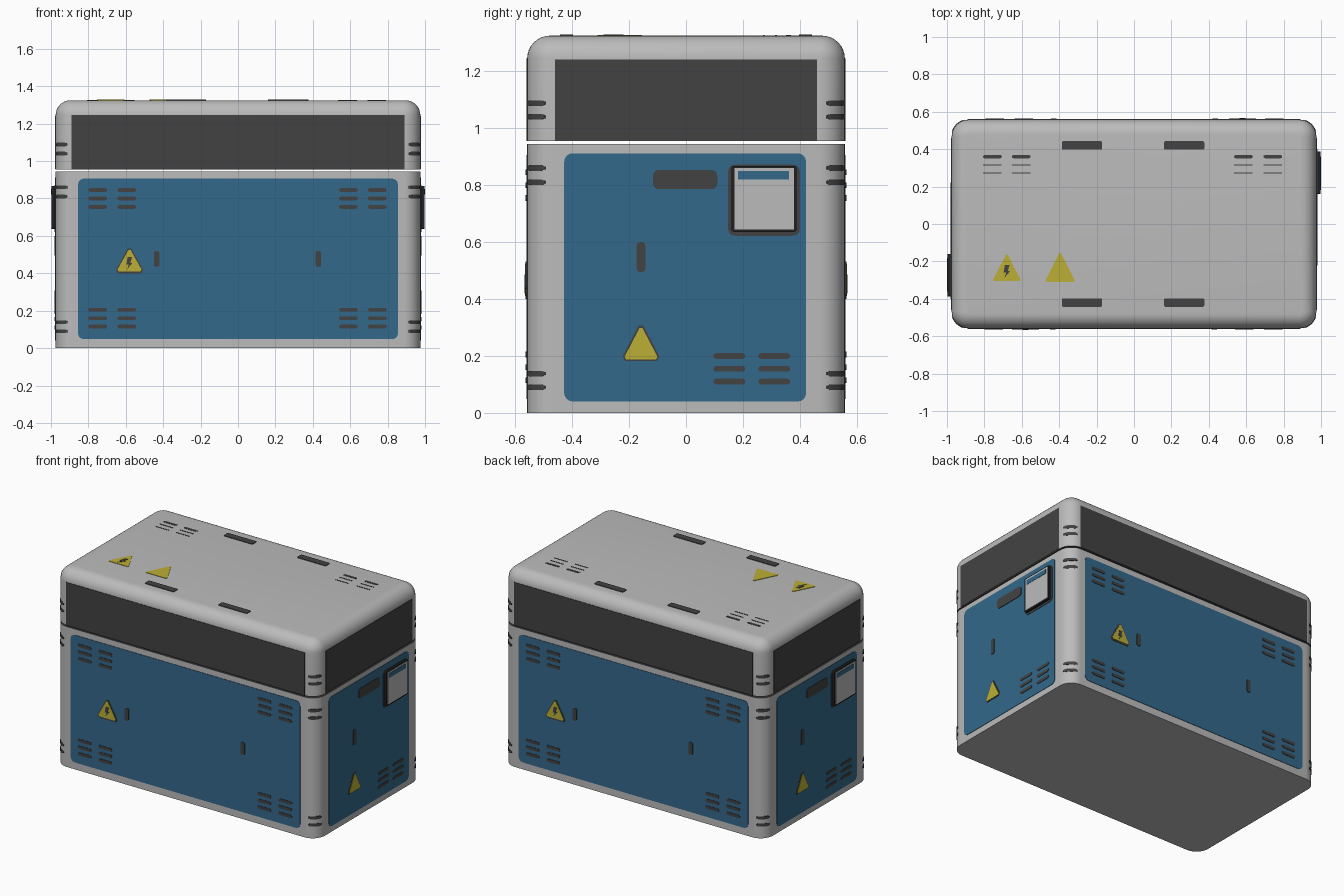
import bpy, bmesh, math
from mathutils import Vector, Matrix

if "Cube" in bpy.data.objects:
    bpy.data.objects.remove(bpy.data.objects["Cube"])

HX, HY, TOP, R = 0.975, 0.558, 1.325, 0.09


def material(name, rgb):
    m = bpy.data.materials.new(name)
    m.diffuse_color = (*rgb, 1)
    m.use_nodes = True
    m.node_tree.nodes["Principled BSDF"].inputs["Base Color"].default_value = m.diffuse_color
    return m


GREY = material("light_grey", (0.50, 0.50, 0.50))
BLUE = material("panel_blue", (0.033, 0.14, 0.26))
DARK = material("dark_grey", (0.055, 0.055, 0.055))
BLACK = material("black_trim", (0.015, 0.015, 0.015))
YELLOW = material("warning_yellow", (0.50, 0.43, 0.035))


def finish(name, bm, mats):
    me = bpy.data.meshes.new(name)
    bm.to_mesh(me)
    bm.free()
    for m in mats:
        me.materials.append(m)
    ob = bpy.data.objects.new(name, me)
    bpy.context.collection.objects.link(ob)
    return ob


# ---- 2D outlines -------------------------------------------------------
def rrect(cx, cy, w, h, r=0.0, seg=4):
    if r <= 0:
        return [(cx + sx * w / 2, cy + sy * h / 2)
                for sx, sy in ((1, 1), (-1, 1), (-1, -1), (1, -1))]
    pts = []
    for k, (sx, sy) in enumerate(((1, 1), (-1, 1), (-1, -1), (1, -1))):
        for i in range(seg + 1):
            a = math.pi / 2 * (k + i / seg)
            pts.append((cx + sx * (w / 2 - r) + r * math.cos(a),
                        cy + sy * (h / 2 - r) + r * math.sin(a)))
    return pts


def span(x0, x1, y0, y1, r=0.0):
    return rrect((x0 + x1) / 2, (y0 + y1) / 2, x1 - x0, y1 - y0, r)


def triangle(cx, y0, w, h, c=0.12):
    # triangle with small cut corners
    p = [Vector((cx - w / 2, y0)), Vector((cx + w / 2, y0)), Vector((cx, y0 + h))]
    out = []
    for i in range(3):
        out += [p[i].lerp(p[i - 1], c), p[i].lerp(p[(i + 1) % 3], c)]
    return [tuple(v) for v in out]


def bolt(cx, cy, s):
    return [(cx + x * s, cy + y * s) for x, y in
            ((-.4, -1), (.5, .1), (.15, .1), (.4, 1), (-.3, 1), (-.5, -.15), (-.1, -.15))]


def vents(xs, ys, w=0.10, h=0.02):
    return [rrect(x, y, w, h, h * 0.45, 2) for x in xs for y in ys]


# ---- plates laid on a face ---------------------------------------------
FACES = {
    "front": lambda u, v, d: Vector((u, -HY - d, v)),
    "right": lambda u, v, d: Vector((HX + d, u, v)),
    "top": lambda u, v, d: Vector((u, v, TOP + d)),
}
FACES["back"] = lambda u, v, d: Matrix.Rotation(math.pi, 3, 'Z') @ FACES["front"](u, v, d)
FACES["left"] = lambda u, v, d: Matrix.Rotation(math.pi, 3, 'Z') @ FACES["right"](u, v, d)


def plates(name, face, outlines, depth, mat, start=-0.002):
    bm = bmesh.new()
    f = FACES[face]
    for pts in outlines:
        lo = [bm.verts.new(f(u, v, start)) for u, v in pts]
        hi = [bm.verts.new(f(u, v, depth)) for u, v in pts]
        n = len(pts)
        bm.faces.new(hi)
        bm.faces.new(lo[::-1])
        for i in range(n):
            j = (i + 1) % n
            bm.faces.new((lo[i], lo[j], hi[j], hi[i]))
    return finish(face + "_" + name, bm, [mat])


# ---- rounded shells ----------------------------------------------------
def shell(name, levels, dark_cap):
    # levels: (z, inset); dark_cap hides the seam side
    bm = bmesh.new()
    rings = [[bm.verts.new((x, y, z)) for x, y in
              rrect(0, 0, 2 * (HX - s), 2 * (HY - s), R - s, 8)] for z, s in levels]
    n = len(rings[0])
    for a, b in zip(rings, rings[1:]):
        for i in range(n):
            j = (i + 1) % n
            bm.faces.new((a[i], a[j], b[j], b[i]))
    bottom, top = bm.faces.new(rings[0][::-1]), bm.faces.new(rings[-1])
    (top if dark_cap == "top" else bottom).material_index = 1
    ob = finish(name, bm, [GREY, DARK])
    bpy.ops.object.select_all(action='DESELECT')
    ob.select_set(True)
    bpy.context.view_layer.objects.active = ob
    bpy.ops.object.shade_smooth_by_angle(angle=math.radians(35))


shell("lower_body", [(0, 0), (0.945, 0)], "top")
ER = 0.08
shell("lid", [(0.955, 0)] + [(TOP - ER + ER * math.sin(t), ER * (1 - math.cos(t)))
      for t in [math.pi / 2 * i / 8 for i in range(9)]], "bottom")

# ---- long sides: front and back ----------------------------------------
for side in ("front", "back"):
    plates("blue_panel", side, [span(-0.855, 0.855, 0.048, 0.906, 0.03)], 0.003, BLUE)
    plates("lid_panel", side, [span(-0.89, 0.89, 0.955, 1.245)], 0.003, DARK)
    plates("vents", side, vents((-0.75, -0.595, 0.59, 0.745),
                                (0.845, 0.80, 0.755, 0.205, 0.16, 0.115)), 0.006, DARK)
    plates("latches", side, [rrect(x, 0.477, 0.03, 0.085, 0.012, 3)
                             for x in (-0.435, 0.43)], 0.007, DARK)
    plates("warning_border", side, [triangle(-0.58, 0.40, 0.165, 0.15)], 0.005, DARK)
    plates("warning_sign", side, [triangle(-0.58, 0.41, 0.14, 0.125, 0.08)], 0.007, YELLOW)
    plates("warning_bolt", side, [bolt(-0.58, 0.453, 0.033)], 0.009, DARK)

# ---- short sides: right and left ---------------------------------------
for side in ("right", "left"):
    plates("blue_panel", side, [span(-0.428, 0.422, 0.04, 0.912, 0.03)], 0.003, BLUE)
    plates("lid_panel", side, [span(-0.46, 0.46, 0.957, 1.242)], 0.003, DARK)
    plates("vents", side, vents((0.152, 0.31), (0.20, 0.155, 0.11), 0.112), 0.006, DARK)
    plates("handle", side, [span(-0.116, 0.11, 0.786, 0.853, 0.02)], 0.007, DARK)
    plates("latch", side, [span(-0.173, -0.143, 0.495, 0.60, 0.012)], 0.007, DARK)
    plates("warning_border", side, [triangle(-0.158, 0.182, 0.145, 0.142)], 0.005, DARK)
    plates("warning_sign", side, [triangle(-0.158, 0.188, 0.125, 0.12, 0.08)], 0.007, YELLOW)
    # control box with backing, body, cover and label strip
    plates("box_backing", side, [span(0.148, 0.40, 0.622, 0.872, 0.025)], 0.006, DARK)
    plates("box_body", side, [span(0.16, 0.388, 0.636, 0.868, 0.008)], 0.021, BLACK)
    plates("box_cover", side, [span(0.17, 0.38, 0.645, 0.861)], 0.023, GREY, 0.015)
    plates("box_strip", side, [span(0.182, 0.362, 0.82, 0.85)], 0.025, BLUE, 0.02)

# ---- roof details ------------------------------------------------------
plates("handles", "top", [rrect(x, y, 0.216, 0.046, 0.008, 2)
                          for x in (-0.278, 0.268) for y in (-0.42, 0.42)], 0.004, DARK)
plates("vents", "top", vents((-0.757, -0.603, 0.585, 0.742), (0.36,), 0.10, 0.017)
       + vents((-0.757, -0.603, 0.585, 0.742), (0.316, 0.273), 0.10, 0.006), 0.002, DARK)
plates("warning_signs", "top", [triangle(-0.68, -0.305, 0.155, 0.15, 0.06),
                                triangle(-0.395, -0.31, 0.165, 0.165, 0.06)], 0.003, YELLOW)
plates("warning_bolt", "top", [bolt(-0.68, -0.255, 0.035)], 0.005, DARK)

# ---- vent slots wrapped round the four vertical corners ----------------
bm = bmesh.new()
h, seg, r0, r1 = 0.02, 6, R - 0.004, R + 0.003
for q in range(4):
    sx, sy = ((1, 1), (-1, 1), (-1, -1), (1, -1))[q]
    cx, cy = sx * (HX - R), sy * (HY - R)
    for z in (0.09, 0.138, 0.81, 0.86, 1.04, 1.088):
        prev = None
        for i in range(seg + 1):
            a = math.radians(90 * q + 17 + 56 * i / seg)
            hh = h / 2 * (0.5 if i in (0, seg) else 1)
            ring = [bm.verts.new((cx + r * math.cos(a), cy + r * math.sin(a), z + s * hh))
                    for r, s in ((r0, -1), (r1, -1), (r1, 1), (r0, 1))]
            if prev:
                for k in range(4):
                    m = (k + 1) % 4
                    bm.faces.new((prev[k], ring[k], ring[m], prev[m]))
            else:
                bm.faces.new(ring)
            prev = ring
        bm.faces.new(prev[::-1])
bmesh.ops.recalc_face_normals(bm, faces=bm.faces[:])
finish("corner_vents", bm, [DARK])
